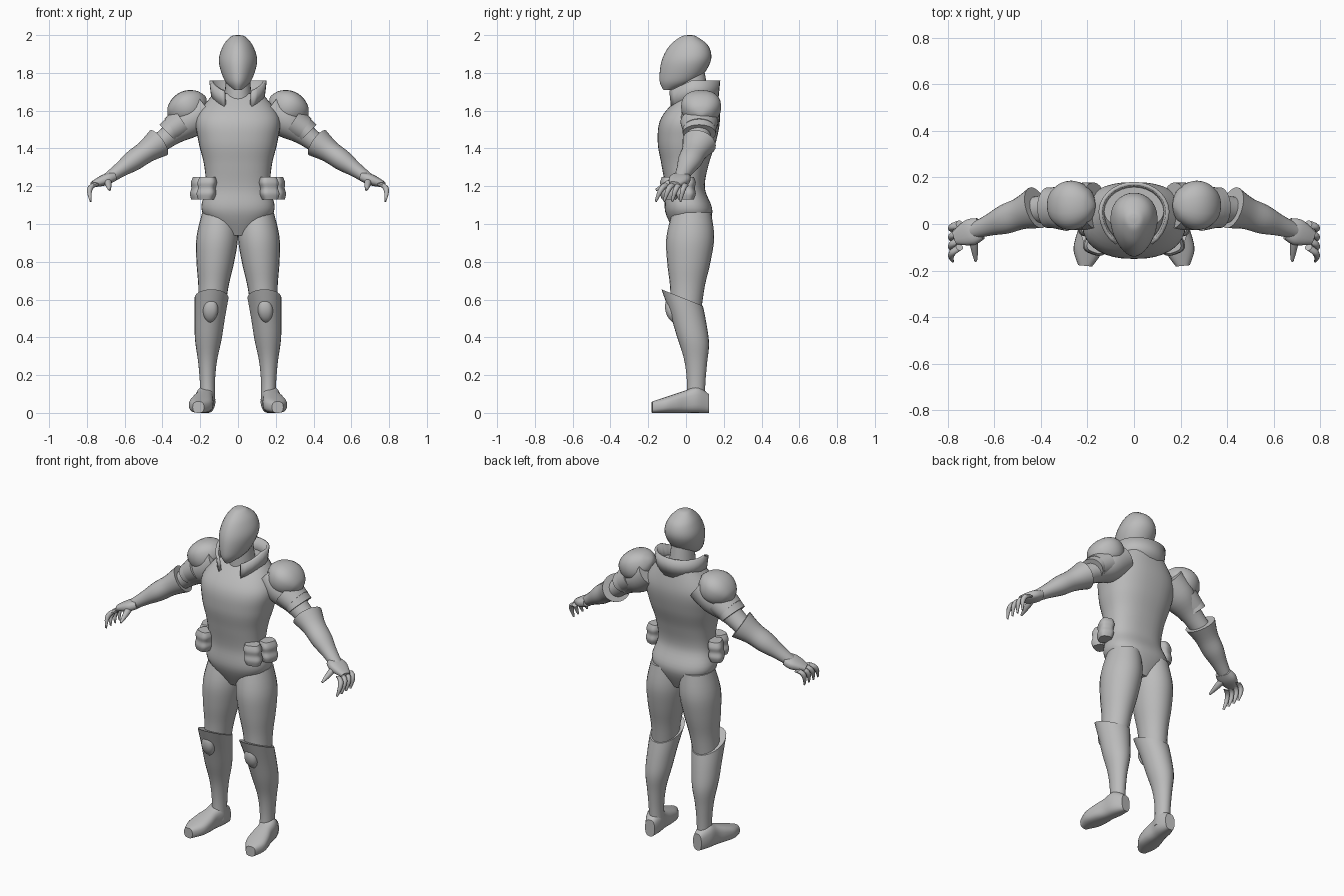
import bpy, bmesh, math
from mathutils import Vector

default_cube = bpy.data.objects.get("Cube")
if default_cube:
    bpy.data.objects.remove(default_cube, do_unlink=True)

SIDEWAYS, BACKWARD, UPWARD = Vector((1, 0, 0)), Vector((0, 1, 0)), Vector((0, 0, 1))

grey_color = (.5, .5, .5, 1)
grey = bpy.data.materials.new("plain grey")
grey.use_nodes = True
grey.diffuse_color = grey_color
grey.node_tree.nodes["Principled BSDF"].inputs["Base Color"].default_value = grey_color


def finish(name, bm, mirror):
    """Turn a bmesh into a smooth object, mirrored across x if asked."""
    bmesh.ops.recalc_face_normals(bm, faces=bm.faces)
    mesh = bpy.data.meshes.new(name)
    bm.to_mesh(mesh)
    bm.free()
    mesh.materials.append(grey)
    mesh.shade_smooth()
    mesh.set_sharp_from_angle(angle=math.radians(40))
    part = bpy.data.objects.new(name, mesh)
    bpy.context.collection.objects.link(part)
    if mirror:
        part.modifiers.new("mirror", "MIRROR").use_mirror_merge = False
    return part


def bridge(bm, first_loop, second_loop):
    """Join two rows of vertices with quads."""
    pairs = list(zip(first_loop, second_loop))
    for (near, far), (next_near, next_far) in zip(pairs, pairs[1:]):
        bm.faces.new((near, next_near, next_far, far))


def smooth_rings(rings, steps):
    """Catmull-Rom interpolation between the given rings."""
    rows = [Vector(ring) for ring in rings]
    padded = [rows[0], *rows, rows[-1]]
    result = []
    for before, start, end, after in zip(padded, padded[1:], padded[2:], padded[3:]):
        leave, arrive = (end - before) / 2, (after - start) / 2
        for step in range(steps):
            t = step / steps
            ease = t * t * (3 - 2 * t)
            result.append(start.lerp(end, ease) + leave * t * (1 - t) ** 2
                          - arrive * t * t * (1 - t))
    return result + [rows[-1]]


def loft(name, rings, axis, ref=BACKWARD, power=2, slant=0, taper=0,
         sides=24, steps=4, mirror=True):
    """Skin superellipse rings (x, y, z, half width, half depth along ref)."""
    rows = smooth_rings(rings, steps)
    axis = axis.normalized()
    deep = (ref - axis * ref.dot(axis)).normalized()
    wide = deep.cross(axis)
    bm = bmesh.new()
    loops = []
    for index, (x, y, z, width, depth) in enumerate(rows):
        lean = deep + axis * slant * (1 - index / len(rows))
        loop = []
        for side in range(sides):
            angle = math.tau * side / sides
            across, along = math.cos(angle), math.sin(angle)
            across = math.copysign(abs(across) ** (2 / power), across)
            along = math.copysign(abs(along) ** (2 / power), along)
            offset = wide * width * across * (1 + taper * along) + lean * depth * along
            loop.append(bm.verts.new(Vector((x, y, z)) + offset))
        loops.append(loop)
    for lower, upper in zip(loops, loops[1:]):
        bridge(bm, lower + lower[:1], upper + upper[:1])
    bm.faces.new(loops[0])
    bm.faces.new(loops[-1])
    return finish(name, bm, mirror)


def upright(name, profile, **options):
    """Central part from rings of (height, half width, front reach, back reach)."""
    rings = [(0, (back - front) / 2, height, width, (back + front) / 2)
             for height, width, front, back in profile]
    return loft(name, rings, UPWARD, mirror=False, **options)


def limb(name, start, end, widths, ratio=1, bow=(0, 0, 0), axis=None, **options):
    """Evenly spaced rings from start to end, with the middle pushed out by bow."""
    start, end, bow = Vector(start), Vector(end), Vector(bow)
    rings = []
    for index, width in enumerate(widths):
        t = index / (len(widths) - 1)
        centre = start.lerp(end, t) + bow * math.sin(math.pi * t)
        rings.append((*centre, width, width * ratio))
    return loft(name, rings, axis or end - start, **options)


def rounded_pad(name, start, end, width, ratio):
    """Blunt armour pad that bulges between its two ends."""
    count = 12
    widths = [max(.01, width * math.sin(math.pi * k / count) ** .5) for k in range(count + 1)]
    return limb(name, start, end, widths, ratio, power=2.4, steps=2)


# Torso from crotch to shoulders, at even heights
widths = (.07, .19, .17, .18, .21, .22, .13)
fronts = (.05, .11, .11, .13, .15, .13, .02)
backs = (.09, .14, .1, .12, .16, .18, .16)
heights = [.94 + k / 8 for k in range(len(widths))]
upright("torso", zip(heights, widths, fronts, backs), power=2.4, sides=36, steps=6)
upright("neck", [(1.6, .08, .05, .13), (1.8, .06, .04, .1)])

# Egg-shaped helmet, narrowing towards the face
upright("head", [
    (1.71, .02, .12, -.07), (1.76, .07, .14, .06), (1.86, .1, .13, .13),
    (1.94, .08, .09, .12), (1.99, .04, .03, .06), (2, .01, -.01, .03)],
    taper=.16, sides=32, steps=6)

# Standing collar, open at the throat with two drooping flaps
bm = bmesh.new()
lower, upper = [], []
for k in range(25):
    angle = math.radians(k * 12.5 - 60)
    across, along = math.cos(angle), math.sin(angle)
    flap = max(0, -along - .2)
    centre = Vector((0, .05 - flap * .04, 0))
    rim = Vector((across * .13, along * .11, 0))
    lower.append(bm.verts.new(centre + rim * .95 + UPWARD * (1.65 - flap * .06)))
    upper.append(bm.verts.new(centre + rim * 1.05 + UPWARD * (1.76 - flap * .08)))
bridge(bm, lower, upper)
collar = finish("collar", bm, mirror=False)
collar.modifiers.new("thickness", "SOLIDIFY").thickness = .016

# Legs with tall boots whose rims rise at the front
limb("thigh", (.1, .03, 1.06), (.14, 0, .54), (.09, .11, .1, .08, .07), 1.15, axis=UPWARD)
limb("boot", (.14, -.02, .61), (.16, .05, .05), (.09, .08, .07, .05, .04, .04), 1.22,
     bow=(.01, .03, 0), axis=UPWARD, slant=-.4)
rounded_pad("knee_pad", (.15, -.06, .48), (.14, -.09, .61), .04, .85)

# Feet turned slightly outward, soles on the ground
foot_sizes = ((.03, .05), (.05, .07), (.05, .06), (.06, .05), (.06, .04), (.03, .03))
loft("foot", [(.16 + .01 * k, .12 - .06 * k, height, width, height)
              for k, (width, height) in enumerate(foot_sizes)],
     Vector((.1, -1, 0)), ref=UPWARD, power=2.7)

# Arms with shoulder pads, overlapping bands and flared gauntlets
limb("upper_arm", (.17, .08, 1.61), (.44, .06, 1.41), (.09, .09, .06, .05), 1.1)
rounded_pad("shoulder_pad", (.17, .08, 1.67), (.37, .08, 1.57), .085, 1.25)
limb("upper_arm_band", (.29, .07, 1.54), (.35, .07, 1.5), (.08, .07), 1.25)
limb("lower_arm_band", (.33, .07, 1.52), (.37, .07, 1.48), (.065, .065), 1.35)
limb("forearm", (.42, .07, 1.43), (.69, -.03, 1.24), (.08, .06, .055, .04, .03), 1.15)

# Hands with curled fingers
limb("palm", (.66, -.02, 1.25), (.77, -.06, 1.21), (.025, .03, .025, .015), 1.9, power=2.5)
for k, finger in enumerate(("index", "middle", "ring", "little")):
    knuckle = Vector((.75, -.1 + k / 30, 1.21))
    reach = Vector((.03, k / 100 - .06, -.09))
    limb(finger + "_finger", knuckle, knuckle + reach, (.016, .015, .013, .006),
         bow=(.02, 0, .02), sides=10)
limb("thumb", (.69, -.06, 1.23), (.68, -.16, 1.18), (.02, .018, .013, .006),
     ref=SIDEWAYS, sides=10)

# Belt pouches, pinched between bag and lid
for name, x, y, turn in (("front_pouch", .16, -.09, 20), ("side_pouch", .2, 0, 70)):
    outward = Vector((math.sin(math.radians(turn)), -math.cos(math.radians(turn)), 0))
    limb(name, (x + .01, y, 1.13), (x, y, 1.25), (.04, .05, .045, .05, .04), .85,
         axis=UPWARD, ref=outward, power=3)
